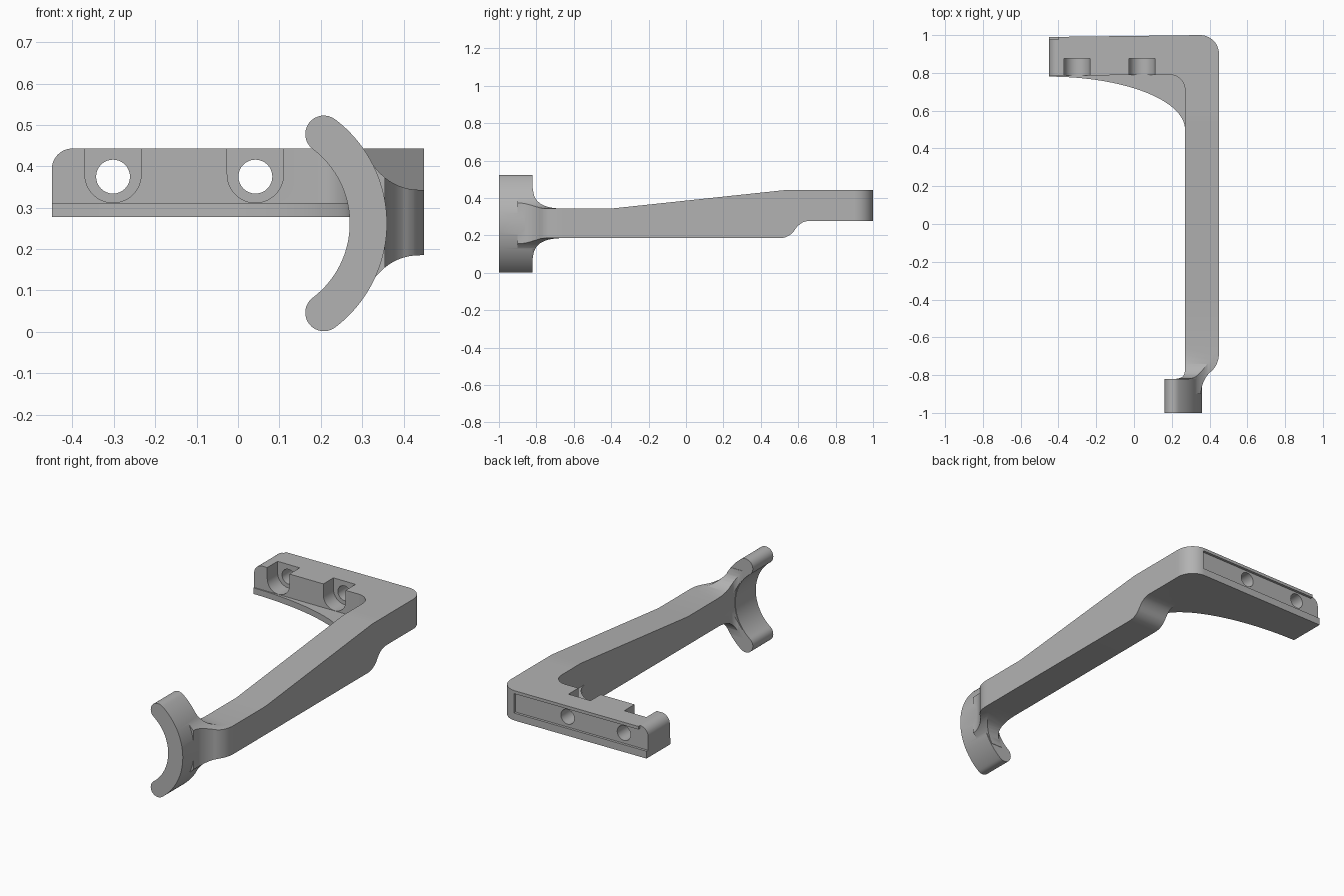
import bpy, bmesh, math
from mathutils import Vector

cube = bpy.data.objects.get("Cube")
if cube:
    bpy.data.objects.remove(cube, do_unlink=True)

grey = bpy.data.materials.new("plain grey")
grey.use_nodes = True
GREY = (0.45, 0.45, 0.45, 1)
grey.diffuse_color = GREY
grey.node_tree.nodes["Principled BSDF"].inputs["Base Color"].default_value = GREY

# Axis order used to turn (u, v, depth) into (x, y, z)
PLANES = {"xy": lambda u, v, d: (u, v, d),
          "xz": lambda u, v, d: (u, d, v),
          "yz": lambda u, v, d: (d, u, v)}


def prism(name, plane, points, lo, hi):
    """Extrude a closed outline drawn on a plane."""
    place = PLANES[plane]
    bm = bmesh.new()
    face = bm.faces.new([bm.verts.new(place(u, v, lo)) for u, v in points])
    moved = bmesh.ops.extrude_face_region(bm, geom=[face])["geom"]
    verts = [g for g in moved if isinstance(g, bmesh.types.BMVert)]
    bmesh.ops.translate(bm, verts=verts, vec=Vector(place(0, 0, hi - lo)))
    bmesh.ops.recalc_face_normals(bm, faces=bm.faces)
    mesh = bpy.data.meshes.new(name)
    bm.to_mesh(mesh)
    bm.free()
    mesh.materials.append(grey)
    obj = bpy.data.objects.new(name, mesh)
    bpy.context.collection.objects.link(obj)
    return obj


def combine(target, other, operation):
    """Apply a boolean and discard the second object."""
    mod = target.modifiers.new("combine", "BOOLEAN")
    mod.operation = operation
    mod.solver = "EXACT"
    mod.object = other
    bpy.context.view_layer.objects.active = target
    bpy.ops.object.modifier_apply(modifier=mod.name)
    bpy.data.objects.remove(other, do_unlink=True)


def arc(cx, cy, rx, ry, start, end, n=12):
    angles = [math.radians(start + (end - start) * i / n) for i in range(n + 1)]
    return [(cx + rx * math.cos(a), cy + ry * math.sin(a)) for a in angles]


def bend(a, b, c, n=10):
    """Smooth curve from a to c pulled towards b."""
    a, b, c = Vector(a), Vector(b), Vector(c)
    return [tuple(a.lerp(b, i / n).lerp(b.lerp(c, i / n), i / n)) for i in range(n + 1)]


def flip(points, middle):
    return [(u, 2 * middle - v) for u, v in reversed(points)]


# Mounting bar with rounded elbow
bar = prism("bracket", "xy",
            [(-0.45, 0.785), (0.19, 0.79)] + arc(0.19, 0.71, 0.08, 0.08, 90, 0)[1:]
            + [(0.27, 0.62), (0.45, 0.62)] + arc(0.35, 0.9, 0.1, 0.1, 0, 90)
            + [(-0.45, 0.99)], 0.277, 0.443)
end_shape = prism("end_shape", "xz",
                  [(-0.45, 0.2), (0.6, 0.2), (0.6, 0.6), (-0.4, 0.6)]
                  + arc(-0.4, 0.393, 0.05, 0.05, 90, 180), 0, 2)
combine(bar, end_shape, "INTERSECT")

# Thin curved web in the inner corner
web = prism("corner_web", "xy",
            arc(-0.45, 0.5, 0.72, 0.28, 90, 0, 32)
            + [(0.35, 0.5), (0.35, 0.85), (-0.45, 0.85)], 0.277, 0.311)
combine(bar, web, "UNION")

# Long tapered arm
underside = (bend((0.5, 0.185), (0.545, 0.185), (0.575, 0.22), 8)
             + bend((0.575, 0.22), (0.61, 0.277), (0.66, 0.277), 8)[1:])
arm = prism("arm", "yz",
            [(-0.66, 0.185)] + underside
            + [(0.88, 0.277), (0.88, 0.443), (0.54, 0.443), (-0.4, 0.343), (-0.66, 0.343)],
            0.27, 0.45)
combine(bar, arm, "UNION")

# Flared neck: plan, side and front outlines intersected
neck = prism("neck", "xy",
             [(0.27, -0.64), (0.27, -0.77)]
             + bend((0.27, -0.77), (0.27, -0.818), (0.225, -0.818))[1:]
             + [(0.225, -0.9), (0.355, -0.9)]
             + bend((0.355, -0.89), (0.36, -0.83), (0.4, -0.787))
             + bend((0.4, -0.787), (0.45, -0.75), (0.45, -0.68))[1:]
             + [(0.45, -0.64)], 0, 0.6)
flare = [(-0.6, 0.343)] + bend((-0.66, 0.343), (-0.818, 0.343), (-0.818, 0.45)) + [(-0.95, 0.45)]
combine(neck, prism("side_shape", "yz", flare + flip(flare, 0.264), 0, 0.6), "INTERSECT")
CX, CZ = 0.045, 0.262
upper = ([(0.6, 0.343)] + bend((0.44, 0.343), (0.37, 0.343), (0.325, 0.405))
         + arc(CX, CZ, 0.312, 0.312, 29, 50, 8))
inner = arc(CX, CZ, 0.228, 0.228, 50, -50, 32)
combine(neck, prism("front_shape", "xz", upper + inner + flip(upper, CZ + 0.002), -1.1, 0),
        "INTERSECT")
combine(bar, neck, "UNION")

# Open hook with round tips
SPAN = 53
tip = math.radians(SPAN)
tx, tz = CX + 0.27 * math.cos(tip), 0.27 * math.sin(tip)
hook = prism("hook", "xz",
             arc(CX, CZ, 0.315, 0.315, -SPAN, SPAN, 48)
             + arc(tx, CZ + tz, 0.045, 0.045, SPAN, SPAN + 180, 16)[1:]
             + arc(CX, CZ, 0.225, 0.225, SPAN, -SPAN, 48)[1:]
             + arc(tx, CZ - tz, 0.045, 0.045, 180 - SPAN, 360 - SPAN, 16)[1:-1],
             -1, -0.82)
combine(bar, hook, "UNION")

# Screw pockets and through holes
for x in (-0.302, 0.042):
    pocket = prism("pocket", "xz",
                   arc(x, 0.38, 0.068, 0.068, 180, 360, 24) + [(x + 0.068, 0.6), (x - 0.068, 0.6)],
                   0.6, 0.877)
    combine(bar, pocket, "DIFFERENCE")
    hole = prism("hole", "xz", arc(x, 0.375, 0.041, 0.041, 0, 360, 32)[:-1], 0.7, 1.2)
    combine(bar, hole, "DIFFERENCE")

# Shallow channel along the back, with its upper rail stopped short
channel = [(-0.6, 0.974), (0.36, 0.986), (0.36, 1.2), (-0.6, 1.2)]
combine(bar, prism("channel", "xy", channel, 0.318, 0.426), "DIFFERENCE")
stop = [(-0.6, 0.974), (-0.4, 0.9765), (-0.4, 1.2), (-0.6, 1.2)]
combine(bar, prism("rail_stop", "xy", stop, 0.32, 0.6), "DIFFERENCE")

# Smooth curves, sharp edges
bpy.ops.object.select_all(action="DESELECT")
bar.select_set(True)
bpy.context.view_layer.objects.active = bar
bpy.ops.object.shade_smooth_by_angle(angle=math.radians(25))
